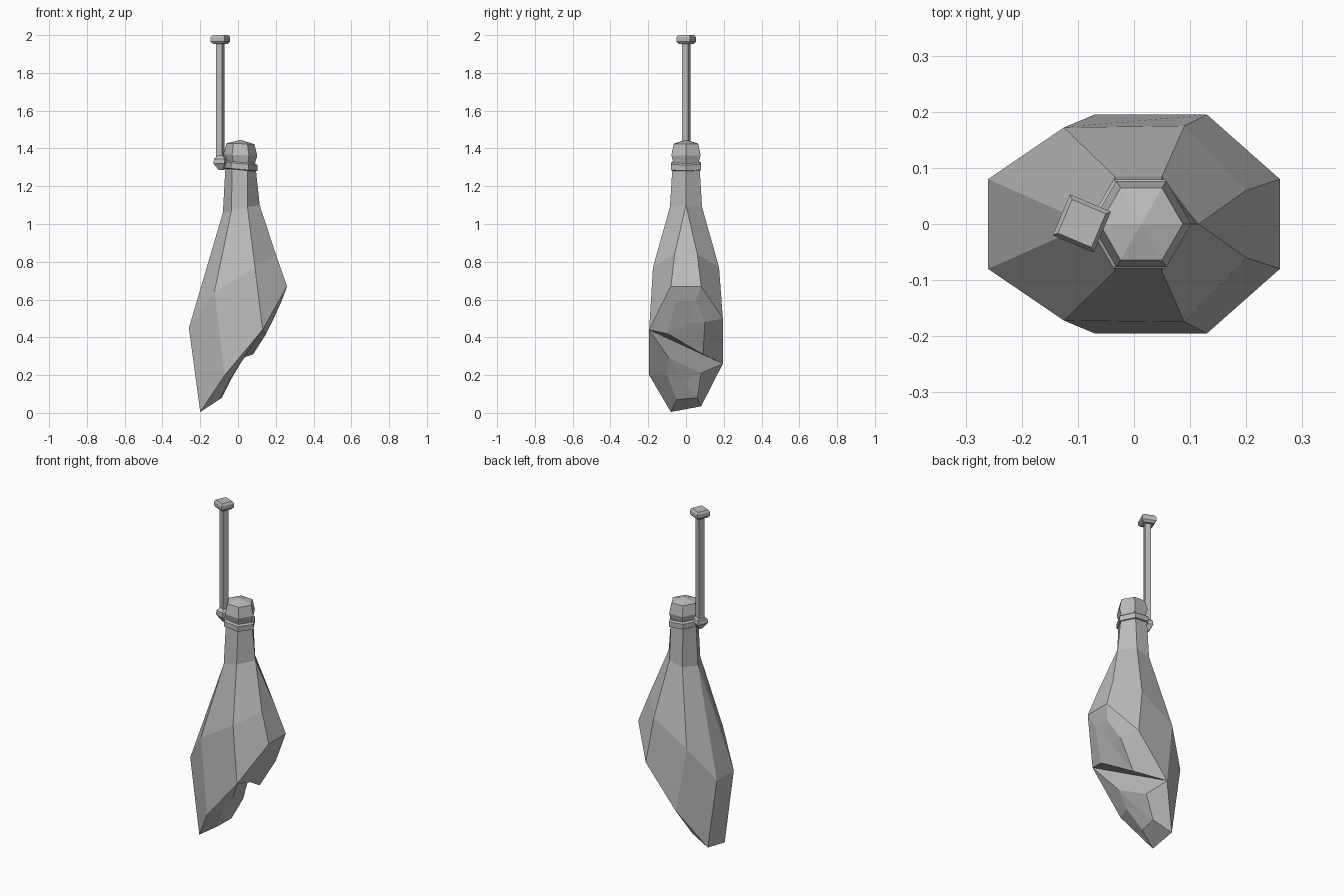
import bpy, bmesh, math

cube = bpy.data.objects.get("Cube")
if cube:
    bpy.data.objects.remove(cube, do_unlink=True)

grey = bpy.data.materials.new("plain grey")
grey.use_nodes = True
grey.diffuse_color = (0.5, 0.5, 0.5, 1)
grey.node_tree.nodes["Principled BSDF"].inputs["Base Color"].default_value = (0.5, 0.5, 0.5, 1)


def finish(name, bm):
    bmesh.ops.remove_doubles(bm, verts=bm.verts, dist=0.0005)
    bmesh.ops.recalc_face_normals(bm, faces=bm.faces)
    mesh = bpy.data.meshes.new(name)
    bm.to_mesh(mesh)
    bm.free()
    mesh.materials.append(grey)
    obj = bpy.data.objects.new(name, mesh)
    bpy.context.collection.objects.link(obj)
    return obj


def bridge(bm, a, b):
    for i in range(len(a)):
        j = (i + 1) % len(a)
        bm.faces.new((a[i], a[j], b[j], b[i]))


def loft(name, rings):
    """Skin a stack of point rings and close both ends."""
    bm = bmesh.new()
    loops = [[bm.verts.new(p) for p in ring] for ring in rings]
    for a, b in zip(loops, loops[1:]):
        bridge(bm, a, b)
    bm.faces.new(loops[0])
    bm.faces.new(loops[-1])
    return finish(name, bm)


def turned(name, sides, profile, centre, angle=0.0, tilt=0.0):
    """Loft regular polygons from (radius, height) pairs."""
    rings = []
    for r, z in profile:
        ring = []
        for i in range(sides):
            a = angle + math.tau * i / sides
            x = r * math.cos(a)
            ring.append((centre[0] + x, centre[1] + r * math.sin(a), z + tilt * x))
        rings.append(ring)
    return loft(name, rings)


def body_ring(half, back_rise=(0, 0, 0, 0)):
    """Mirror four front points (from +x to -x) to the back."""
    front = [(x, -y, z) for x, y, z in half]
    back = [(x, y, z + d) for (x, y, z), d in zip(half, back_rise)]
    return front + back[::-1]


# Body: hexagonal neck splitting into an eight-sided slanted bulge
rings = [
    body_ring([(0.09, 0, 1.33), (0.05, 0.07, 1.33), (-0.03, 0.07, 1.33), (-0.065, 0, 1.33)]),
    body_ring([(0.115, 0, 1.10), (0.05, 0.085, 1.09), (-0.035, 0.085, 1.07), (-0.08, 0, 1.06)]),
    body_ring([(0.20, 0.06, 0.84), (0.09, 0.175, 0.77), (-0.125, 0.172, 0.64), (-0.26, 0.08, 0.45)]),
    body_ring([(0.26, 0.08, 0.67), (0.13, 0.195, 0.44), (-0.07, 0.195, 0.20), (-0.20, 0.08, 0.005)],
              (0, 0.06, 0.06, 0.03)),
]
bm = bmesh.new()
loops = [[bm.verts.new(p) for p in ring] for ring in rings]
for a, b in zip(loops, loops[1:]):
    bridge(bm, a, b)
bm.faces.new(loops[0])

# Underside: two raised lumps on either side of a diagonal crease
rim = loops[-1]
lumps = [
    ((1, 0, 7, 6, 5), [(0.15, -0.1, 0.42), (0.23, -0.05, 0.59), (0.23, 0.05, 0.59),
                       (0.18, 0.1, 0.48), (0.08, 0.09, 0.31)]),
    ((5, 4, 3, 2, 1), [(-0.02, 0.08, 0.21), (-0.085, 0.06, 0.08), (-0.10, -0.05, 0.07),
                       (-0.03, -0.1, 0.20), (0.03, -0.09, 0.29)]),
]
for ids, points in lumps:
    inner = [bm.verts.new(p) for p in points]
    bridge(bm, [rim[i] for i in ids], inner)
    centre = bm.verts.new([sum(c) / len(points) for c in zip(*points)])
    for i in range(len(inner)):
        bm.faces.new((inner[i - 1], inner[i], centre))
# The crease is shared by both lumps, so merged edges need no cap
finish("body", bm)

# Knob closing the neck, and the band tied around it
turned("neck_knob", 6, [(0.07, 1.30), (0.089, 1.365), (0.074, 1.425), (0.001, 1.445)], (0.013, 0), tilt=-0.03)
turned("neck_band", 6, [(0.08, 1.285), (0.092, 1.29), (0.092, 1.32), (0.08, 1.328)], (0.01, 0), tilt=-0.09)

# Hanging rod with knot below and fixing plate above
turn = math.radians(22)
hang = (-0.093, 0.001)
turned("rod", 4, [(0.024, 1.32), (0.024, 1.97)], hang, turn)
turned("rod_knot", 4, [(0.015, 1.285), (0.046, 1.32), (0.042, 1.345), (0.02, 1.362)], (-0.088, -0.005), turn)
turned("top_plate", 4, [(0.042, 1.953), (0.056, 1.965), (0.056, 1.988), (0.046, 2.0)], hang, turn)
